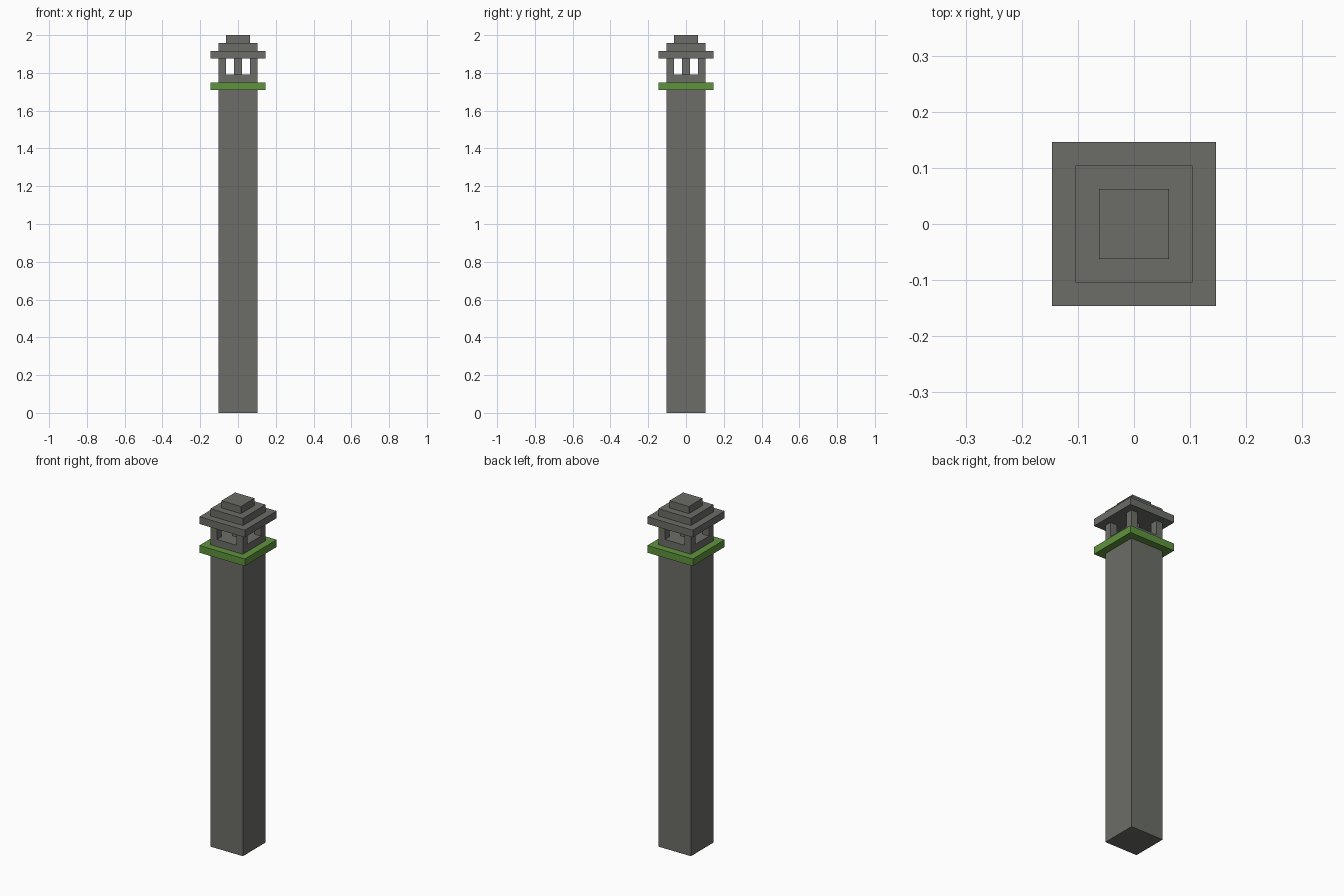
import bpy

cube = bpy.data.objects.get("Cube")
if cube:
    bpy.data.objects.remove(cube, do_unlink=True)

U = 1 / 24  # one building block


def make_material(name, color):
    mat = bpy.data.materials.new(name)
    mat.use_nodes = True
    mat.diffuse_color = color
    mat.node_tree.nodes["Principled BSDF"].inputs["Base Color"].default_value = color
    return mat


stone = make_material("grey stone", (0.15, 0.155, 0.137, 1))
green = make_material("green trim", (0.115, 0.29, 0.047, 1))


def block(name, width, bottom, top, mat, x=0, y=0):
    """Square block; all measures are in building blocks."""
    bpy.ops.mesh.primitive_cube_add(size=1, location=(x * U, y * U, (bottom + top) / 2 * U))
    obj = bpy.context.object
    obj.name = name
    obj.scale = (width * U, width * U, (top - bottom) * U)
    bpy.ops.object.transform_apply(location=False, rotation=False, scale=True)
    obj.data.materials.append(mat)
    return obj


# Shaft and balcony
block("tower_shaft", 5, 0, 41, stone)
block("balcony_slab", 7, 41, 42, green)

# Open lantern room: solid sill, corner posts and a central pillar
block("lantern_sill", 5, 42, 43, stone)
for side, x in (("right", -2), ("left", 2)):
    for end, y in (("front", -2), ("back", 2)):
        block(f"{end}_{side}_post", 1, 43, 45, stone, x, y)
block("central_pillar", 1, 43, 45, stone)

# Stepped roof
for name, width, bottom in (("roof_eaves", 7, 45), ("roof_middle", 5, 46), ("roof_cap", 3, 47)):
    block(name, width, bottom, bottom + 1, stone)
